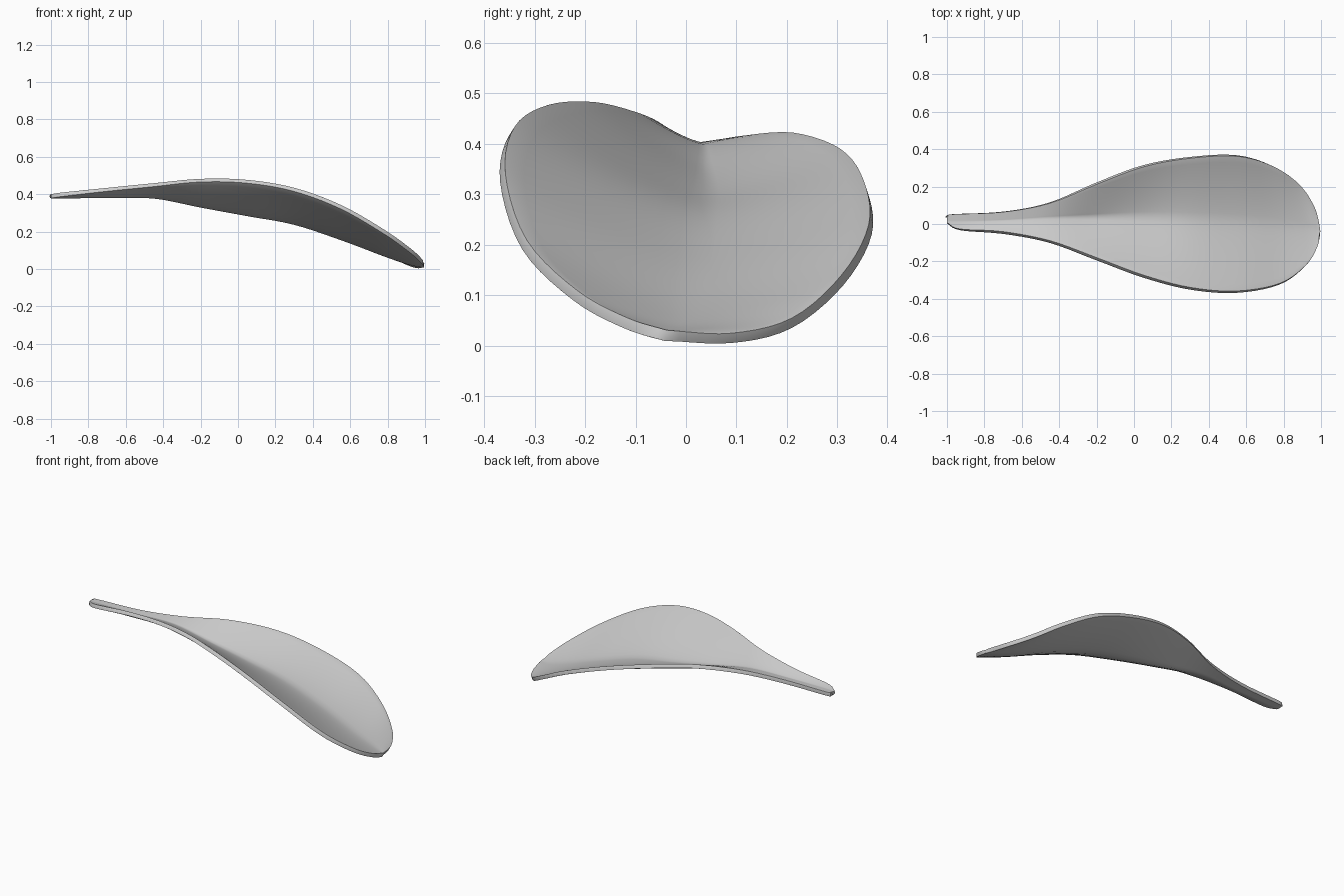
import bpy
import bmesh
from mathutils import Vector

cube = bpy.data.objects.get("Cube")
if cube:
    bpy.data.objects.remove(cube, do_unlink=True)

# Three rails running from the stem end to the shared tip
TIP = (0.995, -.04, .02)
FRONT_RIM = [(-1, .005, .39), (-.93, -.03, .4), (-.7, -.047, .425), (-.45, -.095, .45),
             (-.2, -.187, .474), (.05, -.28, .468), (.3, -.345, .425), (.55, -.363, .332),
             (.78, -.32, .2), (.92, -.22, .1), (.98, -.12, .045), TIP]
SPINE = [(-1, .02, .388), (-.95, .015, .389), (-.7, .02, .39), (-.45, .035, .388),
         (-.2, .04, .34), (.05, .04, .294), (.3, .03, .248), (.55, .02, .166),
         (.78, 0, .08), (.91, -.01, .036), (.97, -.025, .022), TIP]
BACK_RIM = [(-1, .04, .39), (-.97, .052, .39), (-.7, .065, .395), (-.45, .113, .405),
            (-.2, .217, .412), (.05, .31, .38), (.3, .355, .318), (.55, .365, .23),
            (.74, .31, .13), (.88, .21, .045), (.96, .09, .015), TIP]
STEPS = 5      # rows between rail points
ACROSS = 10    # columns on each side of the spine


def smooth_rail(points):
    """Sample a Catmull-Rom curve through the points."""
    p = [Vector(q) for q in points]
    p = [p[0] * 2 - p[1]] + p + [p[-1] * 2 - p[-2]]
    samples = []
    for a, b, c, d in zip(p, p[1:], p[2:], p[3:]):
        for i in range(STEPS):
            t = i / STEPS
            samples.append(b + (c - a) * t / 2
                           + (a - b * 2.5 + c * 2 - d / 2) * t * t
                           + (b * 3 - a - c * 3 + d) * t ** 3 / 2)
    return samples + [p[-2]]


def bowl_point(spine, rim, t, power):
    """Point between spine and rim, rising along a power curve."""
    point = spine.lerp(rim, t)
    point.z = spine.z + (rim.z - spine.z) * t ** power
    return point


# Petal surface
bm = bmesh.new()
rows = []
for front, spine, back in zip(*map(smooth_rail, (FRONT_RIM, SPINE, BACK_RIM))):
    back_power = min(1.7, max(1, 1.25 + spine.x))
    row = [bowl_point(spine, front, i / ACROSS, 1.35) for i in range(ACROSS, 0, -1)]
    row += [bowl_point(spine, back, i / ACROSS, back_power) for i in range(ACROSS + 1)]
    rows.append([bm.verts.new(point) for point in row])
for low, high in zip(rows, rows[1:]):
    for a, b, c, d in zip(low, high, high[1:], low[1:]):
        bm.faces.new((a, b, c, d))
bmesh.ops.remove_doubles(bm, verts=bm.verts, dist=.0005)
bmesh.ops.recalc_face_normals(bm, faces=bm.faces)

mesh = bpy.data.meshes.new("petal")
bm.to_mesh(mesh)
bm.free()
petal = bpy.data.objects.new("petal", mesh)
bpy.context.collection.objects.link(petal)

# Soft grey colour
grey = bpy.data.materials.new("soft_grey")
grey.use_nodes = True
grey.diffuse_color = (.6, .6, .6, 1)
grey.node_tree.nodes["Principled BSDF"].inputs["Base Color"].default_value = (.6, .6, .6, 1)
mesh.materials.append(grey)

# Thickness and rounded rim
shell = petal.modifiers.new("shell", 'SOLIDIFY')
shell.thickness = .022
shell.offset = 0
rim = petal.modifiers.new("rounded_rim", 'BEVEL')
rim.width = .008
rim.segments = 3
rim.limit_method = 'ANGLE'
rim.angle_limit = 1

bpy.context.view_layer.objects.active = petal
petal.select_set(True)
bpy.ops.object.shade_smooth_by_angle(angle=1.2)
